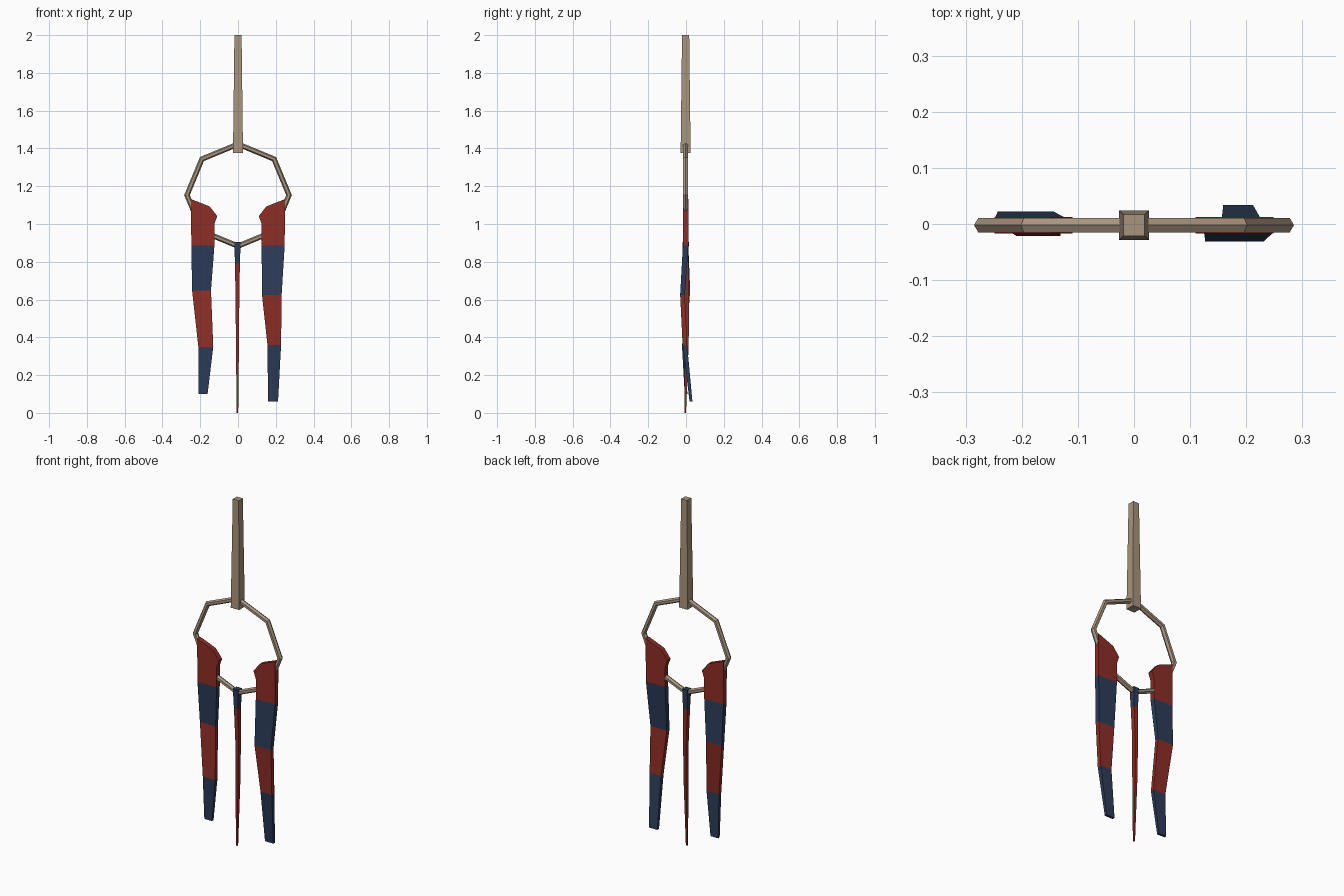
import bpy, math
from mathutils import Vector

cube = bpy.data.objects.get("Cube")
if cube:
    bpy.data.objects.remove(cube, do_unlink=True)


def material(name, rgb):
    m = bpy.data.materials.new(name)
    m.use_nodes = True
    colour = (*rgb, 1)
    m.diffuse_color = colour
    m.node_tree.nodes["Principled BSDF"].inputs["Base Color"].default_value = colour
    return m


tan = material("tan wood", (0.39, 0.30, 0.21))
red = material("deep red", (0.27, 0.027, 0.019))
blue = material("navy blue", (0.025, 0.045, 0.1))
MID = -0.002  # depth of the common centre plane


def loft(name, rings, mats, bands=None):
    """Skin equal-sized rings, cap both ends, colour each band."""
    n = len(rings[0])
    verts = [p for ring in rings for p in ring]
    faces, slots = [], []
    bands = bands or [0] * (len(rings) - 1)
    for i, slot in enumerate(bands):
        for j in range(n):
            k = (j + 1) % n
            faces.append((i*n + j, i*n + k, (i+1)*n + k, (i+1)*n + j))
            slots.append(slot)
    last = len(rings) - 1
    faces += [tuple(reversed(range(n))), tuple(last*n + j for j in range(n))]
    slots += [bands[0], bands[-1]]
    mesh = bpy.data.meshes.new(name)
    mesh.from_pydata(verts, [], faces)
    for m in mats:
        mesh.materials.append(m)
    for face, slot in zip(mesh.polygons, slots):
        face.material_index = slot
    obj = bpy.data.objects.new(name, mesh)
    bpy.context.collection.objects.link(obj)
    # Consistent outward normals
    bpy.context.view_layer.objects.active = obj
    obj.select_set(True)
    bpy.ops.object.mode_set(mode='EDIT')
    bpy.ops.mesh.select_all(action='SELECT')
    bpy.ops.mesh.normals_make_consistent(inside=False)
    bpy.ops.object.mode_set(mode='OBJECT')
    obj.select_set(False)
    return obj


def slab_ring(outer, inner, y0, y1):
    """Four corners of a flat slab section between two (x, z) points."""
    (xa, za), (xb, zb) = outer, inner
    return [(xa, y0, za), (xb, y0, zb), (xb, y1, zb), (xa, y1, za)]


# Tapered square handle
def square(half, z):
    return slab_ring((-half, z), (half, z), MID - half, MID + half)


loft("handle", [square(0.0265, 1.375), square(0.019, 2.0)], [tan])

# Eight-sided hoop of hexagonal bar
bpy.ops.mesh.primitive_torus_add(
    major_segments=8, minor_segments=6, major_radius=0.27, minor_radius=0.015,
    location=(0, MID, 1.153), rotation=(math.pi / 2, 0, 0))
hoop = bpy.context.object
hoop.name = "hoop"
hoop.data.materials.append(tan)


# Side streamers: notched shoulder, then banded sections that sway in depth
SHOULDER = [((0.249, 1.132), (0.150, 1.093)),
            ((0.249, 1.06), (0.110, 1.042)),
            ((0.248, 1.0), (0.125, 1.0)),
            ((0.247, 0.885), (0.125, 0.885))]


def streamer(name, side, sections):
    rings = [slab_ring((side*o[0], o[1]), (side*i[0], i[1]), MID - 0.0145, MID + 0.0145)
             for o, i in SHOULDER]
    rings += [slab_ring((side*xo, z), (side*xi, z), y0, y1)
              for z, xo, xi, y0, y1 in sections]
    loft(name, rings, [red, blue], [0, 0, 0, 1, 0, 1])


streamer("left_streamer", 1, [(0.625, 0.231, 0.127, -0.031, -0.006),
                              (0.36, 0.228, 0.156, -0.018, 0.006),
                              (0.06, 0.212, 0.159, 0.019, 0.034)])
streamer("right_streamer", -1, [(0.647, 0.243, 0.143, 0.0, 0.022),
                                (0.35, 0.210, 0.131, -0.021, 0.0),
                                (0.10, 0.210, 0.161, -0.007, 0.007)])

# Narrow middle streamer hanging from the bottom of the hoop
middle = [(0.905, 0.017, -0.019, 0.015), (0.79, 0.013, -0.014, 0.013),
          (0.60, 0.010, -0.006, 0.017), (0.36, 0.008, -0.008, 0.014),
          (0.0, 0.004, -0.008, 0.0)]
loft("middle_streamer",
     [slab_ring((-w - 0.003, z), (w - 0.003, z), y0, y1) for z, w, y0, y1 in middle],
     [red, blue], [1, 0, 0, 0])
